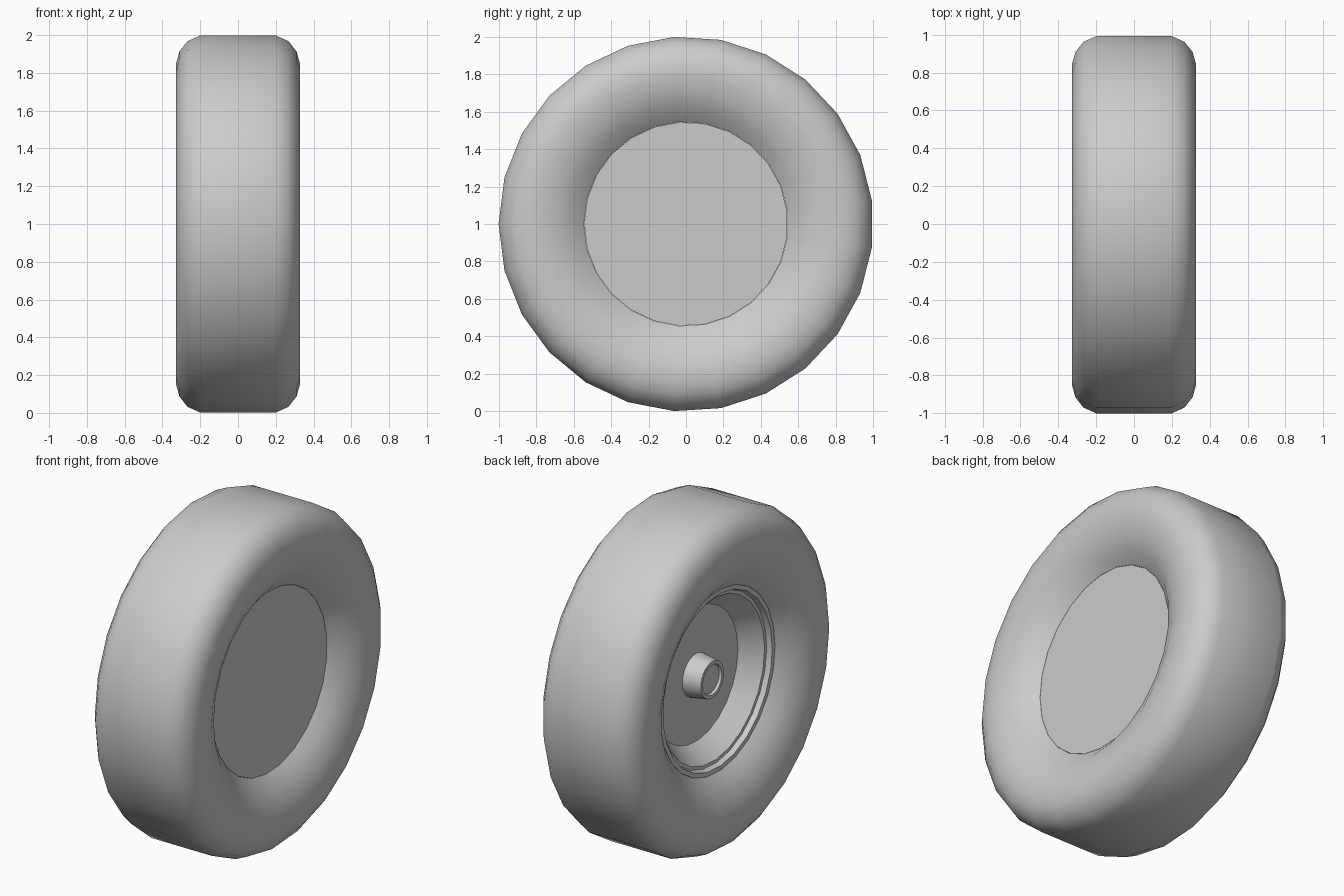
import bpy, bmesh, math

if "Cube" in bpy.data.objects:
    bpy.data.objects.remove(bpy.data.objects["Cube"])

SEGMENTS = 25


def lathe(name, profile, smooth_angle):
    """Spin (radius, x) points about the wheel axle, which runs along x at z = 1."""
    bm = bmesh.new()
    rings = []
    for r, x in profile:
        if r == 0:
            rings.append([bm.verts.new((x, 0, 1))])
            continue
        angles = [math.pi + 2 * math.pi * i / SEGMENTS for i in range(SEGMENTS)]
        rings.append([bm.verts.new((x, r * math.cos(a), 1 + r * math.sin(a))) for a in angles])
    for a, b in zip(rings, rings[1:]):
        for i in range(SEGMENTS):
            j = (i + 1) % SEGMENTS
            if len(a) == 1:
                bm.faces.new((a[0], b[i], b[j]))
            elif len(b) == 1:
                bm.faces.new((a[i], b[0], a[j]))
            else:
                bm.faces.new((a[i], b[i], b[j], a[j]))
    bmesh.ops.recalc_face_normals(bm, faces=bm.faces)
    mesh = bpy.data.meshes.new(name)
    bm.to_mesh(mesh)
    bm.free()
    obj = bpy.data.objects.new(name, mesh)
    bpy.context.collection.objects.link(obj)
    bpy.ops.object.select_all(action='DESELECT')
    obj.select_set(True)
    bpy.context.view_layer.objects.active = obj
    bpy.ops.object.shade_smooth_by_angle(angle=math.radians(smooth_angle))
    return obj


# Tyre: rounded sidewall mirrored across the flat tread, closed through the bore
side = [(0.545, 0.21), (0.61, 0.265), (0.69, 0.305), (0.78, 0.328), (0.85, 0.328),
        (0.915, 0.31), (0.97, 0.267), (1.0, 0.20)]
tyre = side + [(r, -x) for r, x in reversed(side)]
lathe("tyre", tyre + [tyre[0]], 40)

# Wheel disc: flat outer face, stepped rim lip and dished inner face
lathe("wheel_rim", [(0, 0.21), (0.544, 0.21), (0.544, -0.21), (0.518, -0.21),
                    (0.508, -0.18), (0.488, -0.18), (0.40, -0.065), (0, -0.065)], 25)

# Axle stub: tapered boss with a shallow recess in its end
lathe("axle_stub", [(0, -0.05), (0.13, -0.05), (0.11, -0.175), (0.09, -0.175),
                    (0.085, -0.16), (0, -0.16)], 30)
